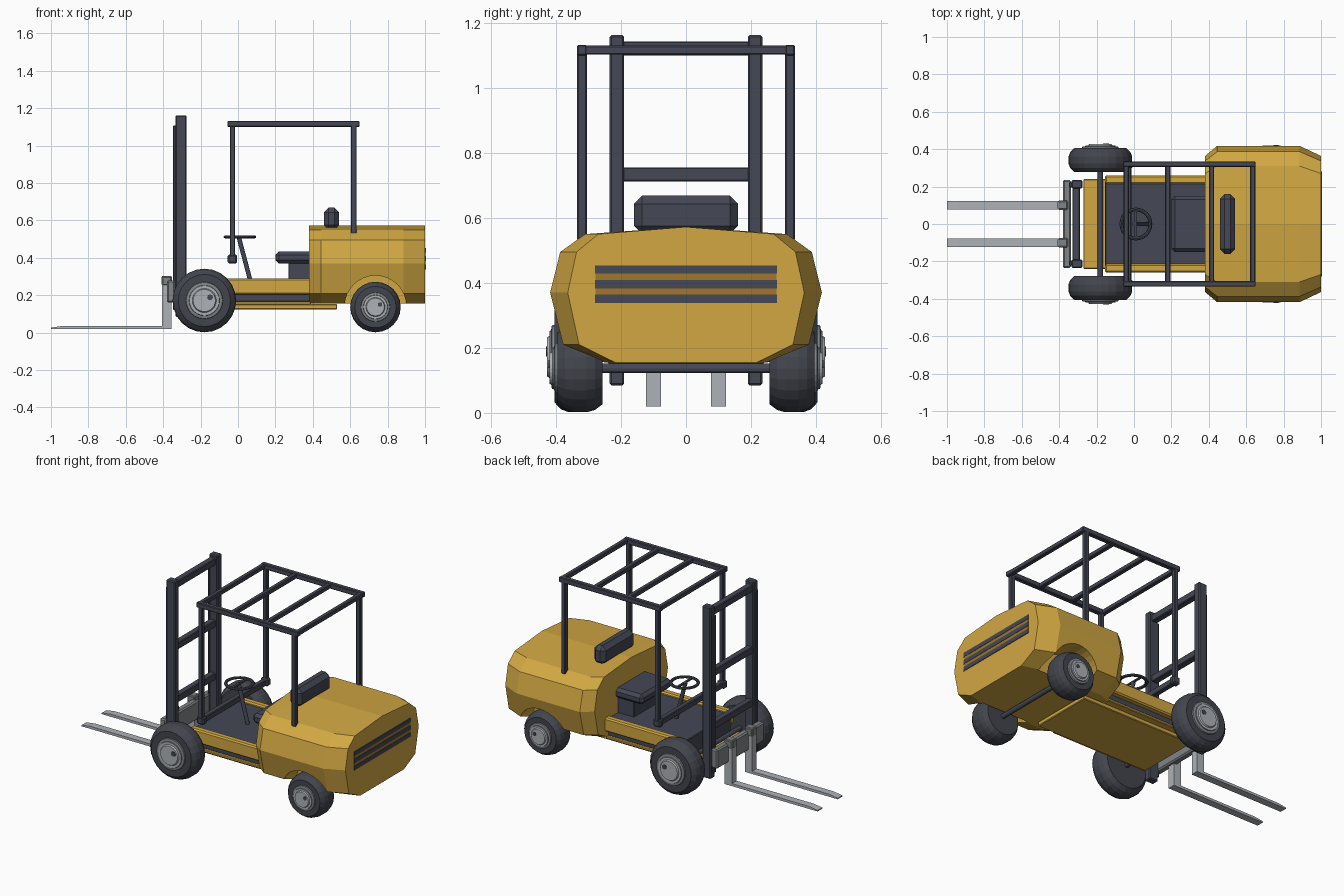
import bpy, bmesh, math
from mathutils import Vector

cube = bpy.data.objects.get("Cube")
if cube:
    bpy.data.objects.remove(cube, do_unlink=True)


def material(name, rgb):
    m = bpy.data.materials.new(name)
    m.use_nodes = True
    m.diffuse_color = (*rgb, 1)
    bsdf = next(n for n in m.node_tree.nodes if n.type == 'BSDF_PRINCIPLED')
    bsdf.inputs["Base Color"].default_value = (*rgb, 1)
    return m


YELLOW = material("yellow paint", (0.64, 0.39, 0.055))
DARK = material("dark steel", (0.058, 0.065, 0.089))
TYRE = material("tyre rubber", (0.055, 0.06, 0.075))
GREY = material("light grey metal", (0.42, 0.45, 0.48))
RIM = material("mid grey rim", (0.22, 0.235, 0.25))
AMBER = material("amber grille", (0.36, 0.18, 0.025))


def finish(name, bm, *mats):
    bmesh.ops.recalc_face_normals(bm, faces=bm.faces)
    me = bpy.data.meshes.new(name)
    bm.to_mesh(me)
    bm.free()
    for m in mats:
        me.materials.append(m)
    ob = bpy.data.objects.new(name, me)
    bpy.context.collection.objects.link(ob)
    return ob


def box(name, x, y, z, mat, bevel=0.004):
    """Box from (min, max) pairs along each axis."""
    bm = bmesh.new()
    bmesh.ops.create_cube(bm, size=1)
    for v in bm.verts:
        v.co = [sum(r) / 2 + c * (r[1] - r[0]) for r, c in zip((x, y, z), v.co)]
    if bevel:
        bmesh.ops.bevel(bm, geom=bm.edges[:], offset=bevel, segments=1, affect='EDGES')
    return finish(name, bm, mat)


def pair(name, x, y, z, mat, bevel=0.004):
    box("left_" + name, x, y, z, mat, bevel)
    box("right_" + name, x, (-y[1], -y[0]), z, mat, bevel)


def loft(name, rings, mats, closed=False, rule=None):
    """Skin a list of rings; rule gives the material index of each band."""
    bm = bmesh.new()
    loops = [[bm.verts.new(p) for p in r] for r in rings]
    n = len(loops[0])
    bands = list(zip(loops, loops[1:]))
    if closed:
        bands.append((loops[-1], loops[0]))
    for k, (a, b) in enumerate(bands):
        for i in range(n):
            f = bm.faces.new((a[i], a[(i + 1) % n], b[(i + 1) % n], b[i]))
            f.material_index = rule[k] if rule else 0
    if not closed:
        bm.faces.new(loops[0])
        end = bm.faces.new(loops[-1])
        end.material_index = rule[-1] if rule else 0
    return finish(name, bm, *mats)


def circle(cx, y, cz, r, n=24):
    return [(cx + r * math.cos(2 * math.pi * i / n), y,
             cz + r * math.sin(2 * math.pi * i / n)) for i in range(n)]


def rod(name, a, b, r, mat, n=12):
    a, b = Vector(a), Vector(b)
    bm = bmesh.new()
    bmesh.ops.create_cone(bm, cap_ends=True, segments=n, radius1=r, radius2=r,
                          depth=(b - a).length)
    q = (b - a).to_track_quat('Z', 'Y')
    for v in bm.verts:
        v.co = q @ v.co + (a + b) / 2
    return finish(name, bm, mat)


# Rear hood with tapered ends
half = [(0, .572), (.31, .55), (.387, .495), (.418, .37), (.378, .21), (.25, .155)]
section = half + [(-y, z) for y, z in reversed(half[1:])]
hood = loft("rear_hood", [[(x, y * s, z) for y, z in section] for x, s in
            ((.38, .87), (.445, 1), (.885, 1), (1.0, .87))], [YELLOW])

# Wheel arches cut into the hood
for s in (-1, 1):
    cutter = loft("arch_cutter", [circle(.735, s * d, .14, .165, 32) for d in (.24, .6)], [YELLOW])
    cutter.hide_render = True
    mod = hood.modifiers.new("arch", 'BOOLEAN')
    mod.operation, mod.solver, mod.object = 'DIFFERENCE', 'EXACT', cutter
    bpy.context.view_layer.objects.active = hood
    bpy.ops.object.modifier_apply(modifier=mod.name)
    bpy.data.objects.remove(cutter, do_unlink=True)

# Grille on the back
box("grille_back", (.998, 1.002), (-.278, .278), (.342, .45), AMBER, 0)
for i in range(3):
    z = .338 + i * .045
    box(f"grille_slat_{i}", (.998, 1.004), (-.28, .28), (z, z + .026), DARK, 0)

# Chassis and cab floor
box("belly_plate", (-.25, .53), (-.2, .2), (.125, .152), YELLOW)
box("chassis_plate", (-.27, .39), (-.24, .24), (.15, .167), YELLOW)
box("cab_floor", (-.155, .39), (-.225, .225), (.165, .275), DARK)
pair("side_rail", (-.155, .39), (.215, .26), (.205, .29), YELLOW, .008)

# Seat
box("seat_base", (.27, .39), (-.13, .13), (.27, .38), DARK)
box("seat_cushion", (.2, .4), (-.15, .15), (.37, .433), DARK, .018)
box("seat_backrest", (.46, .54), (-.16, .16), (.55, .668), DARK, .025)

# Steering wheel and column
wheel_rings = []
for i in range(24):
    a = 2 * math.pi * i / 24
    wheel_rings.append([((.078 + .01 * math.cos(t)) * math.cos(a) + .01,
                         (.078 + .01 * math.cos(t)) * math.sin(a),
                         .512 + .008 * math.sin(t))
                        for t in (2 * math.pi * j / 8 for j in range(8))])
loft("steering_wheel", wheel_rings, [DARK], closed=True)
rod("steering_column", (.068, 0, .27), (.003, 0, .515), .012, DARK)
box("steering_spoke", (.004, .016), (-.078, .078), (.507, .516), DARK, 0)

# Overhead guard
pair("roof_side_rail", (-.057, .65), (.305, .335), (1.1, 1.132), DARK)
for name, x in (("front", -.042), ("front_middle", .18), ("rear_middle", .415), ("rear", .635)):
    box(f"roof_{name}_bar", (x - .014, x + .014), (-.32, .32), (1.102, 1.13), DARK)
pair("front_post", (-.044, -.016), (.306, .334), (.38, 1.11), DARK)
pair("rear_post", (.604, .634), (.305, .335), (.53, 1.11), DARK)
pair("front_post_foot", (-.055, -.005), (.298, .336), (.37, .418), DARK, .008)
box("dash_bar", (-.046, -.014), (-.32, .32), (.375, .412), DARK)

# Mast
pair("mast_post", (-.335, -.275), (.19, .235), (.085, 1.162), DARK, .006)
pair("inner_mast", (-.347, -.32), (.195, .222), (.12, 1.108), DARK)
for i, z in enumerate((.38, .712, 1.1)):
    box(f"mast_crossbar_{i}", (-.33, -.29), (-.2, .2), (z, z + .043), DARK)

# Carriage and forks
box("fork_carriage", (-.38, -.337), (-.235, .235), (.16, .28), RIM, .008)
fork = [(-1, .02), (-.355, .02), (-.355, .302), (-.405, .302), (-.405, .036), (-.94, .036), (-1, .027)]
for name, y in (("left", .1), ("right", -.1)):
    loft(name + "_fork", [[(x, y + d, z) for x, z in fork] for d in (-.023, .023)], [GREY])
    box(name + "_fork_hook", (-.408, -.352), (y - .026, y + .026), (.25, .304), RIM, .008)

# Wheels: each profile entry is depth and radius as a share of the tyre radius
tyre = [(0, .62), (0, .82), (.17, .95), (.35, 1), (.65, 1), (.83, .95), (1, .82), (1, .6)]
rim = [(.9, .6), (1.06, .57), (1.08, .48), (1.12, .47), (1.12, .38), (1.18, .35)]
for name, cx, r, y0, w in (("front", -.18, .17, .278, .127), ("rear", .735, .135, .257, .138)):
    cz = r + .002
    for side, s in (("left", 1), ("right", -1)):
        def ring(d, k):
            return circle(cx, s * (y0 + d * w), cz, r * k)
        loft(f"{name}_{side}_tyre", [ring(*p) for p in tyre], [TYRE])
        loft(f"{name}_{side}_rim", [ring(*p) for p in rim], [RIM, GREY], rule=[0, 0, 0, 1, 1, 1])
        p = (cx + .18 * r, cz + .1 * r)
        rod(f"{name}_{side}_valve", (p[0], s * (y0 + w), p[1]),
            (p[0], s * (y0 + 1.2 * w), p[1]), .09 * r, DARK)
    rod(f"{name}_axle", (cx, -y0 - .02, cz), (cx, y0 + .02, cz), .015, DARK)
